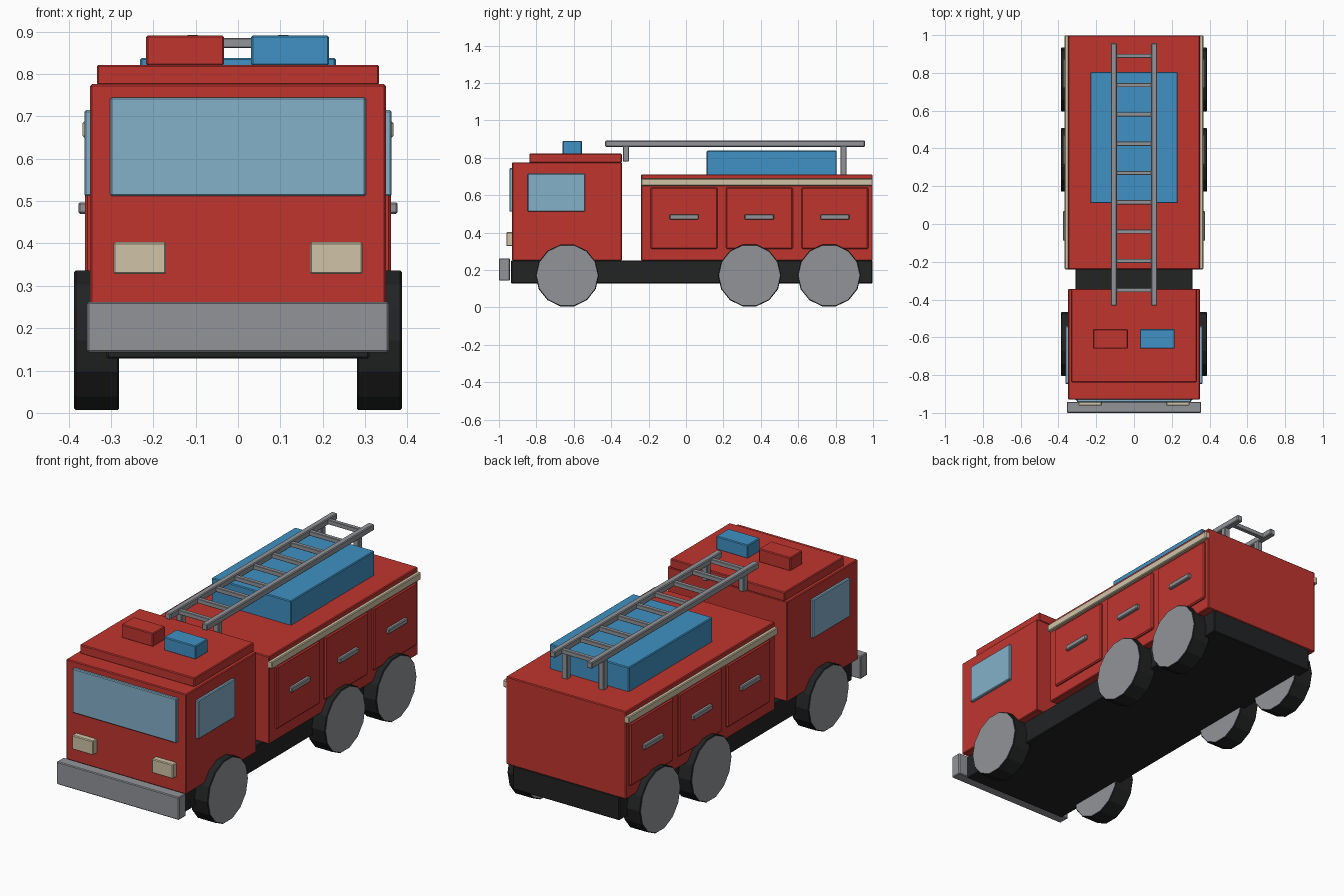
import bpy, math

if "Cube" in bpy.data.objects:
    bpy.data.objects.remove(bpy.data.objects["Cube"])


def material(name, srgb):
    m = bpy.data.materials.new(name)
    lin = [((c / 255 + 0.055) / 1.055) ** 2.4 for c in srgb]
    m.diffuse_color = (*lin, 1)
    m.use_nodes = True
    m.node_tree.nodes["Principled BSDF"].inputs["Base Color"].default_value = m.diffuse_color
    return m


RED = material("fire red", (192, 53, 47))
BLACK = material("rubber black", (34, 35, 36))
GREY = material("metal grey", (146, 148, 153))
BLUE = material("signal blue", (64, 145, 195))
GLASS = material("window blue", (132, 177, 202))
CREAM = material("cream", (208, 196, 167))


def bevel(ob, width):
    mod = ob.modifiers.new("bevel", "BEVEL")
    mod.width = width
    mod.segments = 1
    mod.limit_method = "ANGLE"
    mod.angle_limit = math.radians(40)


def box(name, x, y, z, mat, width=0.004):
    """Box from (min, max) ranges along each axis."""
    bpy.ops.mesh.primitive_cube_add(
        size=1, location=[(a + b) / 2 for a, b in (x, y, z)])
    ob = bpy.context.object
    ob.name = name
    for v in ob.data.vertices:
        for i, (a, b) in enumerate((x, y, z)):
            v.co[i] *= b - a
    ob.data.materials.append(mat)
    bevel(ob, width)
    return ob


def pair(name, x, y, z, mat, width=0.004):
    """The same box on the right and left sides."""
    box(name + "_right", x, y, z, mat, width)
    box(name + "_left", (-x[1], -x[0]), y, z, mat, width)


def wheel(name, side, y):
    """14-sided wheel: black tread, grey faces."""
    bpy.ops.mesh.primitive_cylinder_add(
        vertices=14, radius=0.169, depth=0.106,
        location=(side * 0.334, y, 0.171), rotation=(0, math.pi / 2, 0))
    ob = bpy.context.object
    ob.name = name
    ob.data.materials.append(BLACK)
    ob.data.materials.append(GREY)
    for p in ob.data.polygons:
        p.material_index = 1 if abs(p.normal.z) > 0.9 else 0
    bevel(ob, 0.004)
    ob.modifiers["bevel"].material = 0


# Chassis and bumper
box("chassis", (-0.31, 0.31), (-0.935, 0.997), (0.128, 0.252), BLACK)
box("bumper", (-0.356, 0.356), (-1.0, -0.942), (0.143, 0.262), GREY)

# Cab
box("cab", (-0.349, 0.349), (-0.93, -0.343), (0.25, 0.776), RED)
box("cab_roof", (-0.333, 0.333), (-0.838, -0.343), (0.774, 0.822), RED)
box("windshield", (-0.302, 0.302), (-0.945, -0.92), (0.512, 0.745), GLASS)
pair("side_window", (0.34, 0.363), (-0.847, -0.54), (0.512, 0.715), GLASS)
pair("headlight", (0.17, 0.294), (-0.961, -0.92), (0.328, 0.403), CREAM)
box("beacon_red", (-0.217, -0.033), (-0.66, -0.557), (0.82, 0.891), RED)
box("beacon_blue", (0.031, 0.215), (-0.66, -0.557), (0.82, 0.891), BLUE)

# Rear body with trim, locker doors and handles
box("rear_body", (-0.349, 0.349), (-0.24, 0.998), (0.25, 0.711), RED)
pair("trim_strip", (0.34, 0.367), (-0.24, 0.998), (0.65, 0.688), CREAM)
for i, y in enumerate((-0.01, 0.392, 0.796)):
    pair(f"locker_door_{i}", (0.34, 0.361), (y - 0.179, y + 0.179),
         (0.313, 0.641), RED, 0.006)
    pair(f"door_handle_{i}", (0.35, 0.377), (y - 0.078, y + 0.078),
         (0.47, 0.497), GREY)
box("equipment_box", (-0.231, 0.231), (0.11, 0.805), (0.705, 0.838), BLUE)

# Ladder
pair("ladder_rail", (0.091, 0.123), (-0.432, 0.957), (0.859, 0.892), GREY)
for i in range(9):
    y = -0.35 + 0.155 * i
    box(f"ladder_rung_{i}", (-0.1, 0.1), (y - 0.011, y + 0.011),
        (0.862, 0.885), GREY, 0.002)
pair("ladder_front_post", (0.091, 0.123), (-0.338, -0.304), (0.78, 0.865), GREY)
pair("ladder_rear_post", (0.091, 0.123), (0.826, 0.859), (0.705, 0.865), GREY)

# Wheels
for side, label in ((1, "right"), (-1, "left")):
    for pos, y in (("front", -0.635), ("middle", 0.34), ("rear", 0.765)):
        wheel(f"{pos}_wheel_{label}", side, y)
